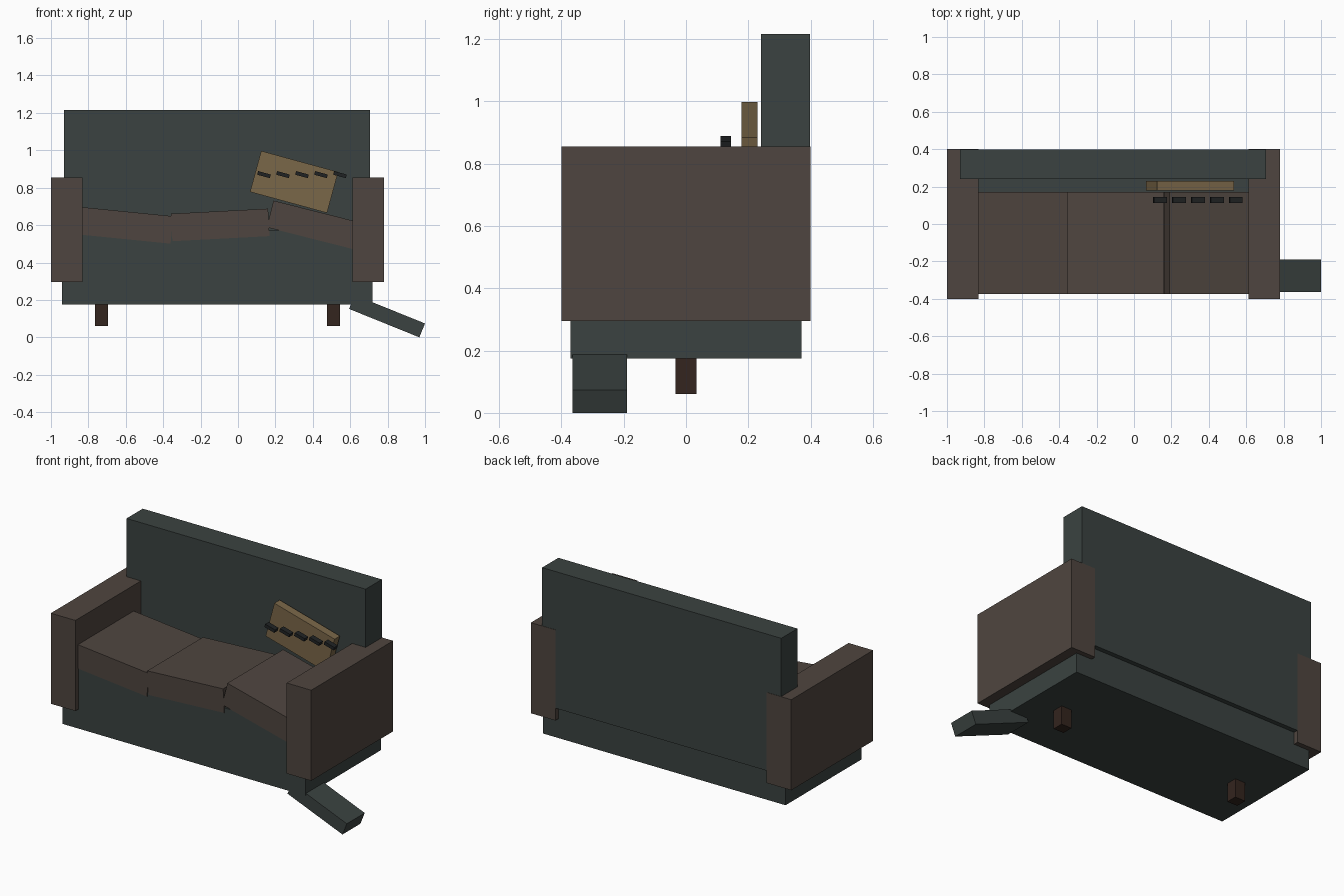
import bpy
from math import radians

if "Cube" in bpy.data.objects:
    bpy.data.objects.remove(bpy.data.objects["Cube"])


def material(name, rgb):
    mat = bpy.data.materials.new(name)
    mat.diffuse_color = (*rgb, 1)
    mat.use_nodes = True
    mat.node_tree.nodes["Principled BSDF"].inputs["Base Color"].default_value = mat.diffuse_color
    return mat


TEAL = material("dark_teal_fabric", (0.043, 0.055, 0.052))
BROWN = material("brown_fabric", (0.078, 0.060, 0.050))
TAN = material("tan_board", (0.195, 0.135, 0.065))
WOOD = material("dark_wood", (0.033, 0.018, 0.013))
BLACK = material("black", (0.014, 0.016, 0.017))


def box(name, center, size, mat, tilt=0):
    """Box with a tilt in degrees about y; positive lowers its right end."""
    bpy.ops.mesh.primitive_cube_add(size=1, location=center)
    ob = bpy.context.object
    ob.name = name
    for v in ob.data.vertices:
        v.co = [c * s for c, s in zip(v.co, size)]
    ob.rotation_euler.y = radians(tilt)
    ob.data.materials.append(mat)
    return ob


# Sofa body: base and tall backrest
box("base", (-0.11, 0, 0.3725), (1.66, 0.74, 0.395), TEAL)
box("backrest", (-0.1125, 0.319, 0.7925), (1.635, 0.158, 0.845), TEAL)

# Armrests and the two remaining legs
for side, arm_x, leg_x in (("left", -0.916, -0.73), ("right", 0.697, 0.51)):
    box(f"armrest_{side}", (arm_x, 0, 0.575), (0.168, 0.80, 0.56), BROWN)
    box(f"leg_{side}", (leg_x, 0, 0.12), (0.07, 0.068, 0.12), WOOD)

# Sagging seat cushions
for i, (x, z, tilt) in enumerate(((-0.612, 0.60, 5.7), (-0.095, 0.601, -3), (0.424, 0.596, 14.2))):
    box(f"seat_cushion_{i + 1}", (x, -0.1025, z), (0.52, 0.545, 0.147), BROWN, tilt)

# Loose slab poking out from under the right end
box("fallen_slab", (0.797, -0.277, 0.113), (0.405, 0.175, 0.08), TEAL, 22)

# Tilted board with a row of small dark bars in front of it
box("tilted_board", (0.30, 0.204, 0.831), (0.427, 0.052, 0.227), TAN, 15.3)
for i in range(5):
    box(f"small_bar_{i + 1}", (0.139 + 0.1015 * i, 0.128, 0.87), (0.07, 0.034, 0.02), BLACK, 15.3)
